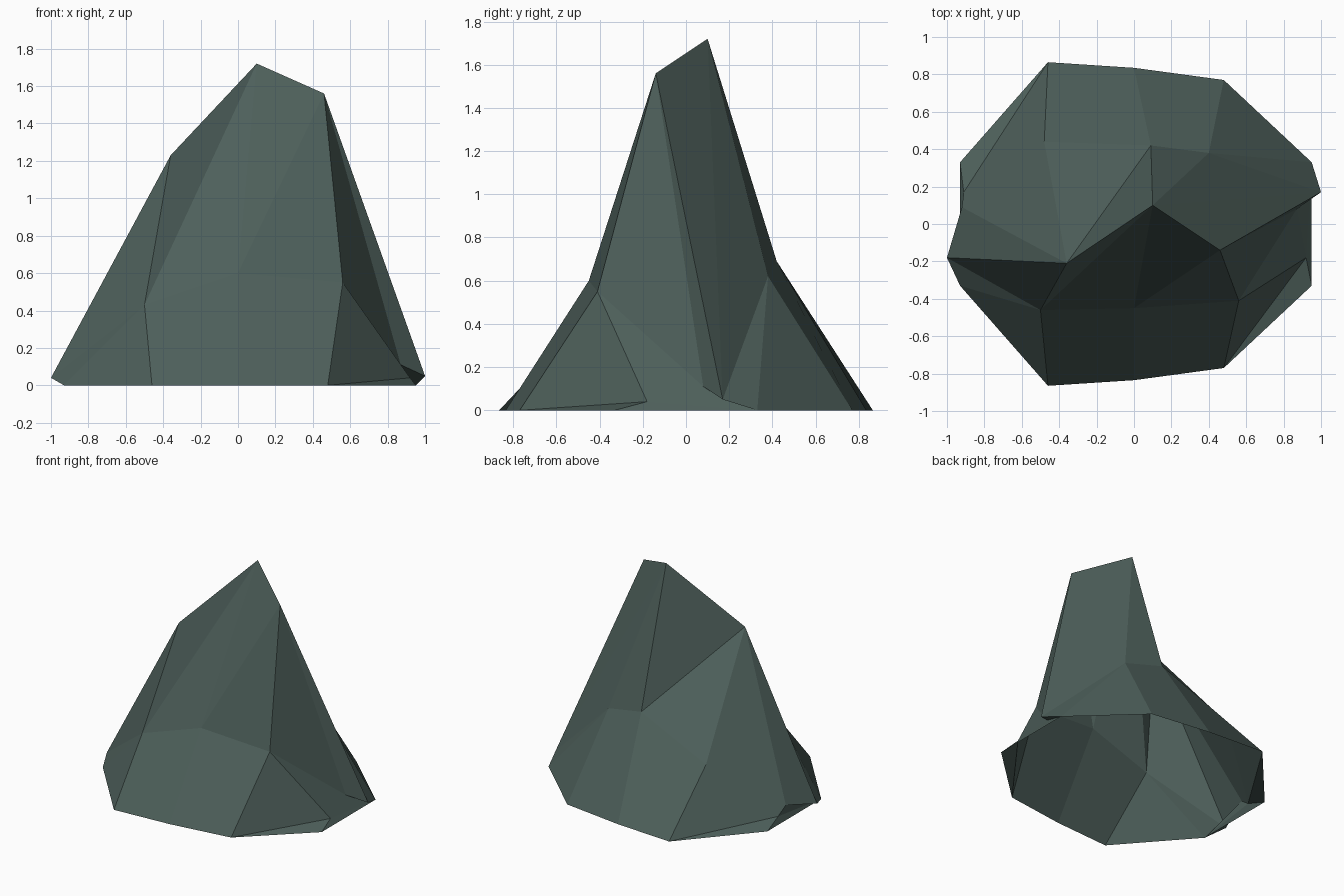
import bpy
import bmesh

# Remove only the default cube
cube = bpy.data.objects.get("Cube")
if cube:
    bpy.data.objects.remove(cube, do_unlink=True)

# Slate colour
slate = bpy.data.materials.new("slate green grey")
slate.use_nodes = True
colour = (0.075, 0.115, 0.103, 1)
slate.diffuse_color = colour
bsdf = slate.node_tree.nodes["Principled BSDF"]
bsdf.inputs["Base Color"].default_value = colour
bsdf.inputs["Roughness"].default_value = 0.9

bm = bmesh.new()
verts = {}


def point(name, x, y, z):
    verts[name] = bm.verts.new((x, y, z))


def facet(*names):
    bm.faces.new([verts[name] for name in names])


def fan(centre, *rim):
    # Triangles spread from one corner along a row of points
    for start, end in zip(rim, rim[1:]):
        facet(centre, start, end)


# Ground outline, mirrored front to back
for side, sign in (("front", -1), ("back", 1)):
    point(side + "_left", -0.93, 0.33 * sign, 0)
    point(side + "_midleft", -0.46, 0.865 * sign, 0)
    point(side + "_middle", 0, 0.835 * sign, 0)
    point(side + "_midright", 0.48, 0.77 * sign, 0)
    point(side + "_right", 0.95, 0.33 * sign, 0)

# Summit and shoulder
point("peak", 0.1, 0.1, 1.72)
point("crest", 0.46, -0.14, 1.56)
point("shoulder", -0.36, -0.21, 1.23)

# Waist
point("front_hip", -0.5, -0.46, 0.43)
point("front_chest", 0, -0.45, 0.6)
point("front_knee", 0.56, -0.41, 0.55)
point("back_hip", -0.48, 0.44, 0.44)
point("back_chest", 0.09, 0.42, 0.69)
point("back_knee", 0.4, 0.38, 0.62)

# Low dents and bulges on both flanks
point("right_dent", 0.92, -0.18, 0.04)
point("right_notch", 0.87, 0.08, 0.11)
point("right_bulge", 1, 0.17, 0.05)
point("left_dent", -0.91, 0.17, 0.05)
point("left_notch", -0.92, 0.09, 0.11)
point("left_bulge", -1, -0.18, 0.04)

# Front slope
fan("peak", "shoulder", "front_hip", "front_chest", "crest")
facet("crest", "front_chest", "front_knee")
facet("front_hip", "front_midleft", "front_middle", "front_chest")
facet("front_chest", "front_middle", "front_midright", "front_knee")
facet("front_hip", "front_left", "front_midleft")

# Right flank
fan("crest", "front_knee", "right_notch", "right_bulge")
fan("right_dent", "right_notch", "front_knee", "front_midright",
    "front_right", "back_right", "right_notch")
facet("right_notch", "back_right", "right_bulge")

# Back slope
fan("peak", "crest", "right_bulge", "back_knee", "back_chest", "shoulder")
fan("back_knee", "right_bulge", "back_right", "back_midright")
facet("back_chest", "back_knee", "back_midright", "back_middle")
facet("back_chest", "back_middle", "back_midleft", "back_hip")
facet("shoulder", "back_chest", "back_hip")

# Left flank
fan("shoulder", "back_hip", "left_notch", "left_bulge", "front_hip")
facet("front_hip", "left_bulge", "front_left")
fan("left_dent", "left_notch", "back_hip", "back_midleft",
    "back_left", "front_left", "left_notch")
facet("left_notch", "front_left", "left_bulge")

# Flat-shaded rock, open underneath, facing outward
bmesh.ops.recalc_face_normals(bm, faces=bm.faces)
bm.normal_update()
if sum(f.normal.dot(f.calc_center_median()) for f in bm.faces) < 0:
    bmesh.ops.reverse_faces(bm, faces=bm.faces)

mesh = bpy.data.meshes.new("rock")
bm.to_mesh(mesh)
bm.free()
mesh.materials.append(slate)
rock = bpy.data.objects.new("rock", mesh)
bpy.context.collection.objects.link(rock)
